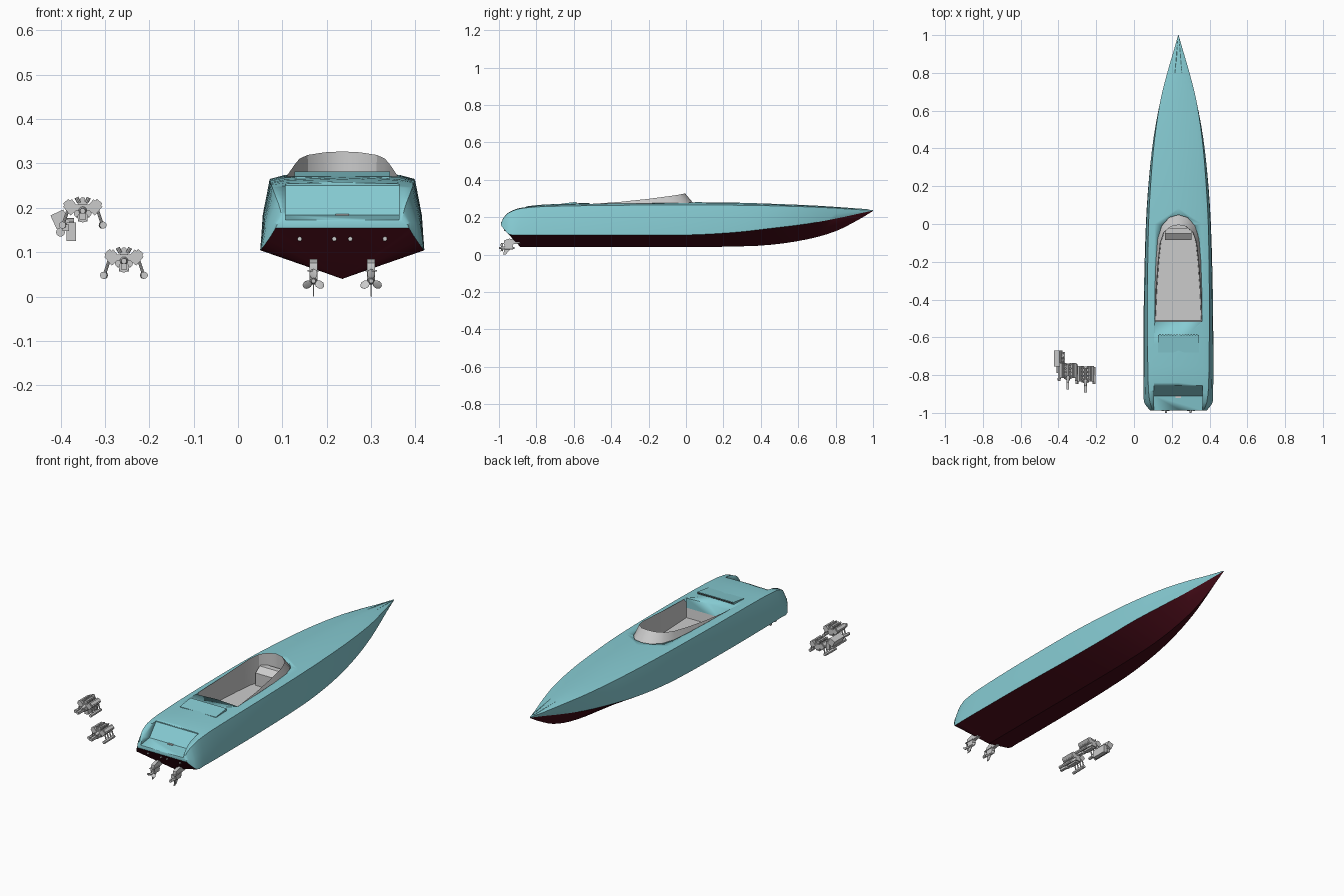
import bpy, bmesh, math
from mathutils import Vector, Matrix

if "Cube" in bpy.data.objects:
    bpy.data.objects.remove(bpy.data.objects["Cube"])

BX = 0.235  # boat centreline

def material(name, col):
    m = bpy.data.materials.new(name)
    m.diffuse_color = (*col, 1)
    m.use_nodes = True
    m.node_tree.nodes["Principled BSDF"].inputs["Base Color"].default_value = m.diffuse_color
    return m

TEAL = material("teal", (0.24, 0.60, 0.65))
RED = material("dark_red", (0.055, 0.003, 0.008))
DARK = material("dark_grey", (0.06, 0.07, 0.07))

def finish(name, bm, mats=(), loc=(0, 0, 0), angle=30):
    bmesh.ops.recalc_face_normals(bm, faces=bm.faces)
    me = bpy.data.meshes.new(name)
    bm.to_mesh(me)
    bm.free()
    ob = bpy.data.objects.new(name, me)
    bpy.context.collection.objects.link(ob)
    ob.location = loc
    for m in mats:
        me.materials.append(m)
    bpy.ops.object.select_all(action='DESELECT')
    ob.select_set(True)
    bpy.context.view_layer.objects.active = ob
    bpy.ops.object.shade_smooth_by_angle(angle=math.radians(angle))
    return ob

def box(bm, loc, dims, rot=0, axis='Y'):
    m = Matrix.Translation(loc) @ Matrix.Rotation(math.radians(rot), 4, axis) @ Matrix.Diagonal((*dims, 1))
    bmesh.ops.create_cube(bm, size=1, matrix=m)

def rod(bm, a, b, r1, r2=None, seg=12):
    a, b = Vector(a), Vector(b)
    d = b - a
    m = Matrix.Translation((a + b) / 2) @ d.to_track_quat('Z', 'Y').to_matrix().to_4x4()
    bmesh.ops.create_cone(bm, cap_ends=True, segments=seg, radius1=r1,
                          radius2=r1 if r2 is None else r2, depth=d.length, matrix=m)

def prism(bm, yz, x0, x1):
    a = [bm.verts.new((x0, y, z)) for y, z in yz]
    b = [bm.verts.new((x1, y, z)) for y, z in yz]
    bm.faces.new(a)
    bm.faces.new(b[::-1])
    bridge(bm, a, b)

def bridge(bm, a, b, mats=()):
    n = len(a)
    for i in range(n):
        j = (i + 1) % n
        f = bm.faces.new((a[i], a[j], b[j], b[i]))
        f.material_index = 1 if i in mats else 0

def cut(ob, cutter):
    mod = ob.modifiers.new("cut", 'BOOLEAN')
    mod.operation, mod.solver, mod.object = 'DIFFERENCE', 'EXACT', cutter
    bpy.context.view_layer.objects.active = ob
    bpy.ops.object.modifier_apply(modifier=mod.name)
    bpy.data.objects.remove(cutter)

# Hull stations: y, chine width, chine z, sheer width, sheer z, deck z, keel z
ST = [(-.988, .15, .155, .135, .17, .173, .04), (-.975, .16, .138, .14, .197, .201, .04),
      (-.945, .181, .108, .15, .225, .23, .04), (-.885, .184, .106, .158, .246, .252, .04),
      (-.75, .185, .105, .162, .257, .268, .04), (-.4, .183, .104, .164, .263, .278, .04),
      (0, .172, .105, .158, .266, .28, .04), (.25, .155, .118, .144, .264, .278, .043),
      (.45, .131, .14, .126, .261, .272, .052), (.65, .09, .165, .096, .255, .264, .082),
      (.8, .052, .192, .059, .248, .255, .125), (.92, .02, .218, .024, .24, .245, .185),
      (1, .001, .235, .001, .237, .238, .233)]

def refine(rows, steps=3):
    # non-uniform cubic through the stations
    def slope(i, k):
        a, b = max(i - 1, 0), min(i + 1, len(rows) - 1)
        return (rows[b][k] - rows[a][k]) / (rows[b][0] - rows[a][0])
    out = []
    for i in range(len(rows) - 1):
        p, q = rows[i], rows[i + 1]
        h = q[0] - p[0]
        for s in range(steps):
            t = s / steps
            row = [p[0] + h * t]
            for k in range(1, 7):
                row.append((2*t**3 - 3*t*t + 1) * p[k] + (t**3 - 2*t*t + t) * h * slope(i, k)
                           + (3*t*t - 2*t**3) * q[k] + (t**3 - t*t) * h * slope(i + 1, k))
            out.append(row)
    return out + [list(rows[-1])]

bm = bmesh.new()
rings = []
for y, wc, zc, ws, zs, zd, zk in refine(ST):
    ky = max(y, -.885)
    kz = zk if y > -.885 else .04
    half = [(0, ky, kz), (wc * .5, (ky + y) / 2, (kz + zc) / 2), (wc, y, zc),
            ((wc + ws) * .515, y, (zc + zs) / 2), (ws, y, zs),
            (ws * .8, y, zs + .6 * (zd - zs)), (0, y, zd)]
    ring = half + [(-x, b, c) for x, b, c in half[5:0:-1]]
    rings.append([bm.verts.new(p) for p in ring])
for a, b in zip(rings, rings[1:]):
    bridge(bm, a, b, (0, 1, 10, 11))
r = rings[0]
bm.faces.new([r[i] for i in (0, 1, 2, 10, 11)]).material_index = 1
bm.faces.new(r[2:11])
bm.faces.new(rings[-1])
bmesh.ops.remove_doubles(bm, verts=bm.verts, dist=1e-4)
hull = finish("hull", bm, (TEAL, RED), (BX, 0, 0), 25)

# Recessed stern platform
bm = bmesh.new()
prism(bm, [(-.855, .32), (-.855, .25), (-.91, .184), (-1.05, .164), (-1.05, .32)], -.128, .128)
cut(hull, finish("stern_cutter", bm, loc=(BX, 0, 0)))

# Cockpit opening, then the wraparound windscreen with its inner tub
BASE = [(0, .05), (.05, .035), (.09, -.01), (.112, -.08), (.122, -.2), (.127, -.35), (.128, -.53)]
TOP = [(0, -.005, .327), (.04, -.013, .325), (.078, -.045, .319), (.096, -.1, .311),
       (.107, -.2, .298), (.118, -.35, .282), (.126, -.522, .27)]

def ushape(bm, pts):
    return [bm.verts.new(p) for p in pts + [(-x, y, z) for x, y, z in pts[:0:-1]]]

bm = bmesh.new()
lo = ushape(bm, [(x * .975, y * .975, .16) for x, y in BASE])
hi = ushape(bm, [(x * .975, y * .975, .4) for x, y in BASE])
bridge(bm, lo, hi)
bm.faces.new(lo)
bm.faces.new(hi)
cut(hull, finish("cockpit_cutter", bm, loc=(BX, 0, 0)))

bm = bmesh.new()
outer = ushape(bm, [(x, y, .262) for x, y in BASE])
rim = ushape(bm, TOP)
floor = ushape(bm, [(x * .96, y * .98, .168) for x, y, z in TOP])
bridge(bm, outer, rim)
bridge(bm, rim, floor)
bm.faces.new(floor)
finish("windscreen_and_tub", bm, loc=(BX, 0, 0))

# Dashboard
bm = bmesh.new()
prism(bm, [(-.02, .168), (-.02, .26), (-.05, .26), (-.085, .235), (-.085, .168)], -.07, .07)
finish("dashboard", bm, loc=(BX, 0, 0))

# Engine hatch scoop and its grille
bm = bmesh.new()
prism(bm, [(-.59, .255), (-.588, .282), (-.68, .27), (-.68, .255)], -.108, .108)
finish("hatch_scoop", bm, (TEAL,), (BX, 0, 0))
bm = bmesh.new()
for i in range(14):
    box(bm, (-.0975 + .015 * i, -.588, .277), (.009, .006, .007))
finish("hatch_grille", bm, (DARK,), (BX, 0, 0))

# Bow deck strips, transom outlets and platform handle
bm = bmesh.new()
for s in (-1, 1):
    rod(bm, (s * .018, .8, .253), (s * .004, .97, .241), .002, seg=6)
finish("bow_strips", bm, (TEAL,), (BX, 0, 0))
bm = bmesh.new()
for x in (-.096, -.018, .018, .096):
    rod(bm, (x, -.95, .13), (x, -.972, .13), .005)
box(bm, (0, -.915, .184), (.03, .01, .005))
finish("transom_outlets", bm, loc=(BX, 0, 0))

# Twin stern drives
for side, s in (("left", -1), ("right", 1)):
    bm = bmesh.new()
    prism(bm, [(-.885, .06), (-.905, .08), (-.945, .085), (-.972, .076), (-.975, .06),
               (-.965, .03), (-.93, .03), (-.925, .055)], -.009, .009)
    box(bm, (0, -.955, .058), (.026, .06, .003))
    prism(bm, [(-.935, .032), (-.965, 0), (-.978, 0), (-.97, .032)], -.0015, .0015)
    rod(bm, (0, -.93, .035), (0, -.915, .035), .009, .002)
    rod(bm, (0, -.93, .035), (0, -.975, .035), .009)
    finish(side + "_drive", bm, loc=(BX + s * .065, 0, 0))
    bm = bmesh.new()
    rod(bm, (0, -.972, .035), (0, -1, .035), .008, .005)
    for k in range(3):
        m = (Matrix.Translation((0, -.985, .035)) @ Matrix.Rotation(math.radians(120 * k), 4, 'Y')
             @ Matrix.Translation((0, 0, .016)) @ Matrix.Rotation(s * .6, 4, 'Z')
             @ Matrix.Diagonal((.011, .0015, .011, 1)))
        bmesh.ops.create_icosphere(bm, subdivisions=2, radius=1, matrix=m)
    finish(side + "_propeller", bm, loc=(BX + s * .065, 0, 0))

# V engine: block, heads, trumpets, exhausts, pulleys and shaft
bm = bmesh.new()
box(bm, (0, 0, 0), (.03, .075, .03))
box(bm, (0, 0, -.016), (.022, .06, .016))
box(bm, (0, 0, .018), (.018, .06, .012))
rod(bm, (0, .03, .025), (0, -.03, .025), .006)
for s in (-1, 1):
    box(bm, (s * .026, 0, .008), (.026, .08, .026), s * 40)
    box(bm, (s * .035, 0, .018), (.016, .074, .01), s * 40)
    for k in range(4):
        y = -.03 + .02 * k
        rod(bm, (s * .008, y, .018), (s * .014, y, .03), .004, .005, 8)
        rod(bm, (s * .034, y, 0), (s * .044, y, -.03), .0035, seg=8)
    rod(bm, (s * .044, .035, -.032), (s * .046, -.055, -.032), .008)
    rod(bm, (s * .012, -.036, -.006), (s * .012, -.046, -.006), .008)
rod(bm, (0, -.036, -.014), (0, -.05, -.014), .012)
rod(bm, (0, -.036, 0), (0, -.065, 0), .01, .006)
box(bm, (0, -.075, -.012), (.014, .05, .014))
engine = finish("engine_right", bm, loc=(-.257, -.793, .08))
second = bpy.data.objects.new("engine_left", engine.data)
second.location = (-.35, -.775, .193)
bpy.context.collection.objects.link(second)

# Spare gearbox beside the engines
bm = bmesh.new()
box(bm, (-.401, -.712, .174), (.032, .085, .034), -25)
box(bm, (-.376, -.72, .146), (.022, .085, .042))
rod(bm, (-.4, -.68, .145), (-.4, -.79, .145), .01)
for k in range(4):
    rod(bm, (-.413, -.685 - .02 * k, .17), (-.37, -.685 - .02 * k, .17), .007, seg=8)
box(bm, (-.388, -.77, .155), (.014, .05, .014))
finish("spare_gearbox", bm)
